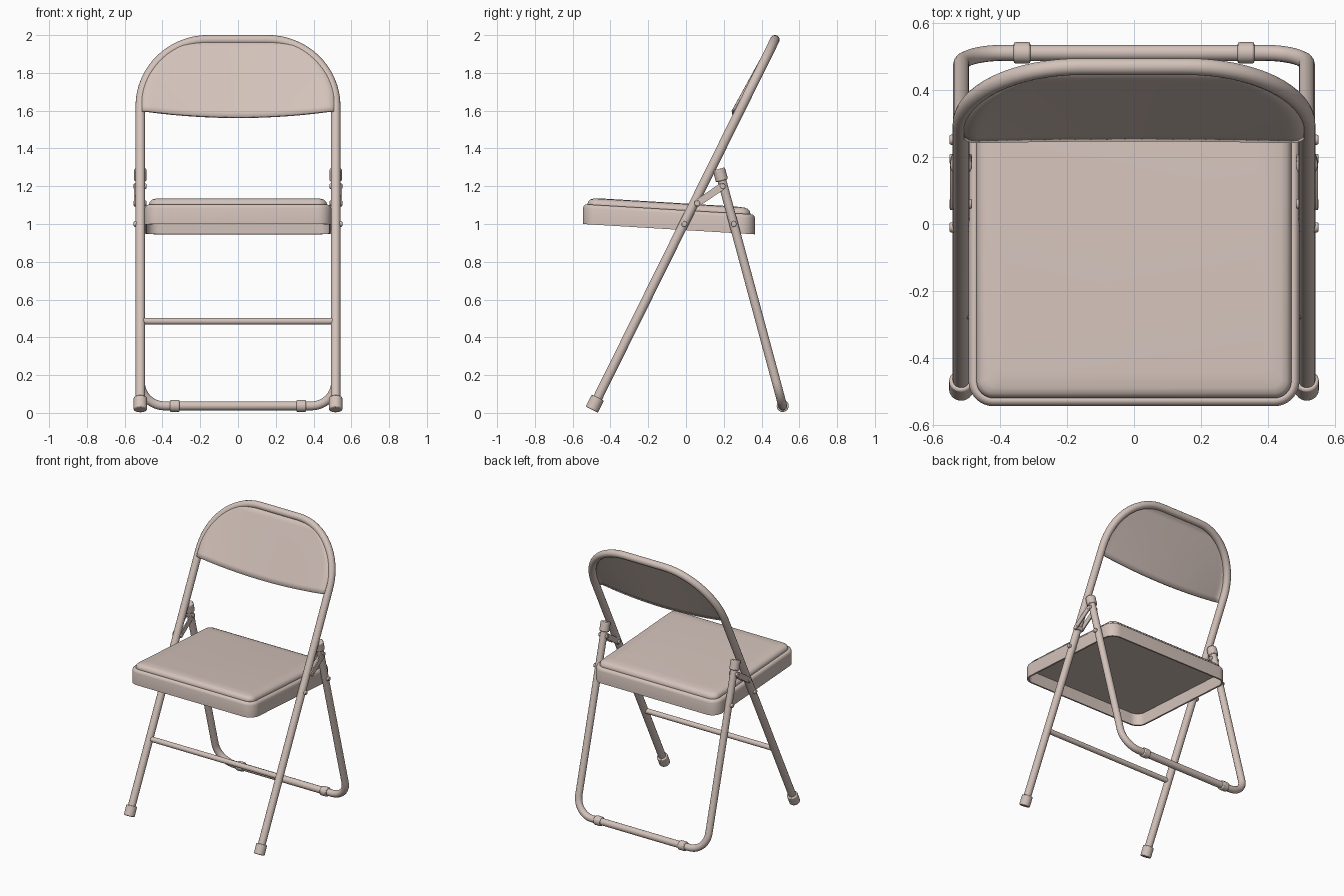
import bpy, bmesh, math
from mathutils import Vector

cube = bpy.data.objects.get("Cube")
if cube:
    bpy.data.objects.remove(cube, do_unlink=True)

COLOR = (0.65, 0.54, 0.49, 1)
paint = bpy.data.materials.new("beige_paint")
paint.use_nodes = True
paint.diffuse_color = COLOR
bsdf = next(n for n in paint.node_tree.nodes if n.type == 'BSDF_PRINCIPLED')
bsdf.inputs["Base Color"].default_value = COLOR
bsdf.inputs["Roughness"].default_value = 0.5


def finish(ob, angle=40):
    """Give the object its paint and smooth shading."""
    ob.data.materials.clear()
    ob.data.materials.append(paint)
    bpy.ops.object.select_all(action='DESELECT')
    ob.select_set(True)
    bpy.context.view_layer.objects.active = ob
    bpy.ops.object.shade_smooth_by_angle(angle=math.radians(angle))
    return ob


def from_bmesh(name, bm):
    bmesh.ops.recalc_face_normals(bm, faces=bm.faces)
    me = bpy.data.meshes.new(name)
    bm.to_mesh(me)
    bm.free()
    ob = bpy.data.objects.new(name, me)
    bpy.context.collection.objects.link(ob)
    return ob


def tube(name, points, radius):
    """Round tube swept along a path."""
    cu = bpy.data.curves.new(name, 'CURVE')
    cu.dimensions = '3D'
    cu.bevel_depth = radius
    cu.bevel_resolution = 5
    cu.use_fill_caps = True
    sp = cu.splines.new('POLY')
    sp.points.add(len(points) - 1)
    for p, co in zip(sp.points, points):
        p.co = (*co, 1)
    ob = bpy.data.objects.new(name, cu)
    bpy.context.collection.objects.link(ob)
    bpy.ops.object.select_all(action='DESELECT')
    ob.select_set(True)
    bpy.context.view_layer.objects.active = ob
    bpy.ops.object.convert(target='MESH')
    return finish(bpy.context.object)


def rod(name, a, b, radius, bevel=0.006):
    """Cylinder between two points with softened rims."""
    a, b = Vector(a), Vector(b)
    bm = bmesh.new()
    bmesh.ops.create_cone(bm, cap_ends=True, segments=24, radius1=radius,
                          radius2=radius, depth=(b - a).length)
    ob = from_bmesh(name, bm)
    ob.location = (a + b) / 2
    ob.rotation_euler = (b - a).to_track_quat('Z', 'Y').to_euler()
    if bevel:
        mod = ob.modifiers.new("soft_rim", 'BEVEL')
        mod.width = bevel
        mod.segments = 2
    return finish(ob)


# Leaning plane shared by the front legs and the backrest
ORIGIN = Vector((0, -0.487, 0.04))
UP = Vector((0, 0.495, 1)).normalized()
FRONT = Vector((0, -UP.z, UP.y))
LEG_X, TUBE_R = 0.517, 0.0255
BEND_X, BEND_S = 0.36, 0.39
TOP_S = 2.159


def lean(x, s, off=0):
    return ORIGIN + UP * s + FRONT * off + Vector((x, 0, 0))


# Front frame: two legs joined by an arched top
arch = []
for i in range(17):
    t = math.pi / 2 * i / 16
    arch.append((LEG_X - BEND_X * (1 - math.cos(t)),
                 TOP_S - BEND_S * (1 - math.sin(t))))
half = [(LEG_X, 0)] + arch
tube("front_frame", [lean(x, s) for x, s in half]
     + [lean(-x, s) for x, s in reversed(half)], TUBE_R)

# Rear frame: U shape with rounded lower corners
REAR_TOP = Vector((0, 0.185, 1.25))
REAR_END = Vector((0, 0.512, 0.037))
down = (REAR_END - REAR_TOP).normalized()
rear_len = (REAR_END - REAR_TOP).length
CORNER = 0.13
half = [(LEG_X, 0)]
for i in range(13):
    t = math.pi / 2 * i / 12
    half.append((LEG_X - CORNER * (1 - math.cos(t)),
                 rear_len - CORNER * (1 - math.sin(t))))
half += [(-x, d) for x, d in reversed(half)]
tube("rear_frame", [REAR_TOP + down * d + Vector((x, 0, 0)) for x, d in half], 0.024)

# Stretcher between the front legs
stretch = lean(0, 0.497)
rod("front_stretcher", stretch - Vector((LEG_X, 0, 0)),
    stretch + Vector((LEG_X, 0, 0)), 0.018, 0)


def strap(name, x, a, b, width=0.038, thick=0.008):
    """Flat link with rounded ends in a side plane."""
    a, b = Vector(a), Vector(b)
    ang = math.atan2(b.y - a.y, b.x - a.x)
    bm = bmesh.new()
    ring = []
    for centre, start in ((b, ang - math.pi / 2), (a, ang + math.pi / 2)):
        for i in range(9):
            t = start + math.pi * i / 8
            ring.append(bm.verts.new((x - thick / 2,
                                      centre.x + width / 2 * math.cos(t),
                                      centre.y + width / 2 * math.sin(t))))
    face = bm.faces.new(ring)
    ext = bmesh.ops.extrude_face_region(bm, geom=[face])
    bmesh.ops.translate(bm, vec=(thick, 0, 0),
                        verts=[v for v in ext["geom"] if isinstance(v, bmesh.types.BMVert)])
    return finish(from_bmesh(name, bm))


# Fittings repeated on each side
for side, sx in (("left", 1), ("right", -1)):
    leg = Vector((sx * LEG_X, 0, 0))
    rod(f"{side}_front_foot", lean(sx * LEG_X, -0.026), lean(sx * LEG_X, 0.045), 0.036)
    rod(f"{side}_rear_cap", REAR_TOP + leg - down * 0.043,
        REAR_TOP + leg + down * 0.022, 0.033)
    rod(f"{side}_floor_pad", (sx * 0.31, REAR_END.y, REAR_END.z),
        (sx * 0.36, REAR_END.y, REAR_END.z), 0.032)
    for label, x in (("outer", 0.546), ("inner", 0.496)):
        strap(f"{side}_{label}_link", sx * x, (0.06, 1.11), (0.185, 1.195))
    for label, y, z in (("front", -0.01, 1.0), ("rear", 0.252, 1.0),
                        ("link_front", 0.06, 1.11), ("link_rear", 0.195, 1.2)):
        rod(f"{side}_{label}_rivet", (sx * 0.485, y, z), (sx * 0.552, y, z), 0.015, 0.004)

# Seat: hollow pan with a cushion, lofted from rounded rectangles
SEAT_X, FRONT_Y, BACK_Y = 0.495, -0.545, 0.365


def seat_ring(bm, inset, height):
    r = max(0.075 - inset, 0.03)
    mid = (FRONT_Y + BACK_Y) / 2
    hx, hy = SEAT_X - inset - r, (BACK_Y - FRONT_Y) / 2 - inset - r
    ring = []
    for k, (cx, cy) in enumerate(((1, 1), (-1, 1), (-1, -1), (1, -1))):
        for i in range(9):
            t = math.pi / 2 * (k + i / 8)
            y = mid + cy * hy + r * math.sin(t)
            ring.append(bm.verts.new((cx * hx + r * math.cos(t), y,
                                      1.0 + height - 0.06 * (y - FRONT_Y))))
    return ring


def loft(name, profile):
    bm = bmesh.new()
    rings = [seat_ring(bm, *p) for p in profile]
    for a, b in zip(rings, rings[1:]):
        for i in range(len(a)):
            j = (i + 1) % len(a)
            bm.faces.new((a[i], a[j], b[j], b[i]))
    bm.faces.new(rings[0])
    bm.faces.new(rings[-1])
    return finish(from_bmesh(name, bm), 50)


loft("seat_pan", [(0.012, 0.085), (0.012, 0), (0, 0), (0, 0.085), (0.004, 0.097),
                  (0.013, 0.105), (0.022, 0.105), (0.028, 0.1)])
loft("seat_cushion", [(0.026, 0.092), (0.024, 0.11), (0.028, 0.122), (0.038, 0.132),
                      (0.055, 0.138), (0.1, 0.141)])

# Backrest: panel filling the arch, hollowed along its lower edge
bm = bmesh.new()
ROWS, COLS, LOW_S, HIGH_S = 20, 32, 1.695, 2.148
grid = []
for r in range(ROWS + 1):
    t = math.sin(math.pi / 2 * r / ROWS)
    s = LOW_S + (HIGH_S - LOW_S) * t
    k = max(0, (s - (TOP_S - BEND_S)) / BEND_S)
    width = LEG_X - BEND_X * (1 - math.sqrt(max(0, 1 - k * k))) - 0.008
    row = []
    for c in range(COLS + 1):
        u = math.sin(math.pi / 2 * (2 * c / COLS - 1))
        off = 0.02 + 0.022 * u * u * (1 - t)
        edge = max(0, abs(u) - 0.93) / 0.07
        off -= 0.014 * edge ** 2 + 0.012 * max(0, t - 0.93) / 0.07
        row.append(bm.verts.new(lean(u * width, s + 0.03 * u * u * (1 - t), off)))
    grid.append(row)
for a, b in zip(grid, grid[1:]):
    for i in range(COLS):
        bm.faces.new((a[i], a[i + 1], b[i + 1], b[i]))
backrest = from_bmesh("backrest_panel", bm)
if backrest.data.polygons[0].normal.dot(FRONT) < 0:
    backrest.data.flip_normals()
solid = backrest.modifiers.new("thickness", 'SOLIDIFY')
solid.thickness = 0.016
solid.offset = -1
finish(backrest)
